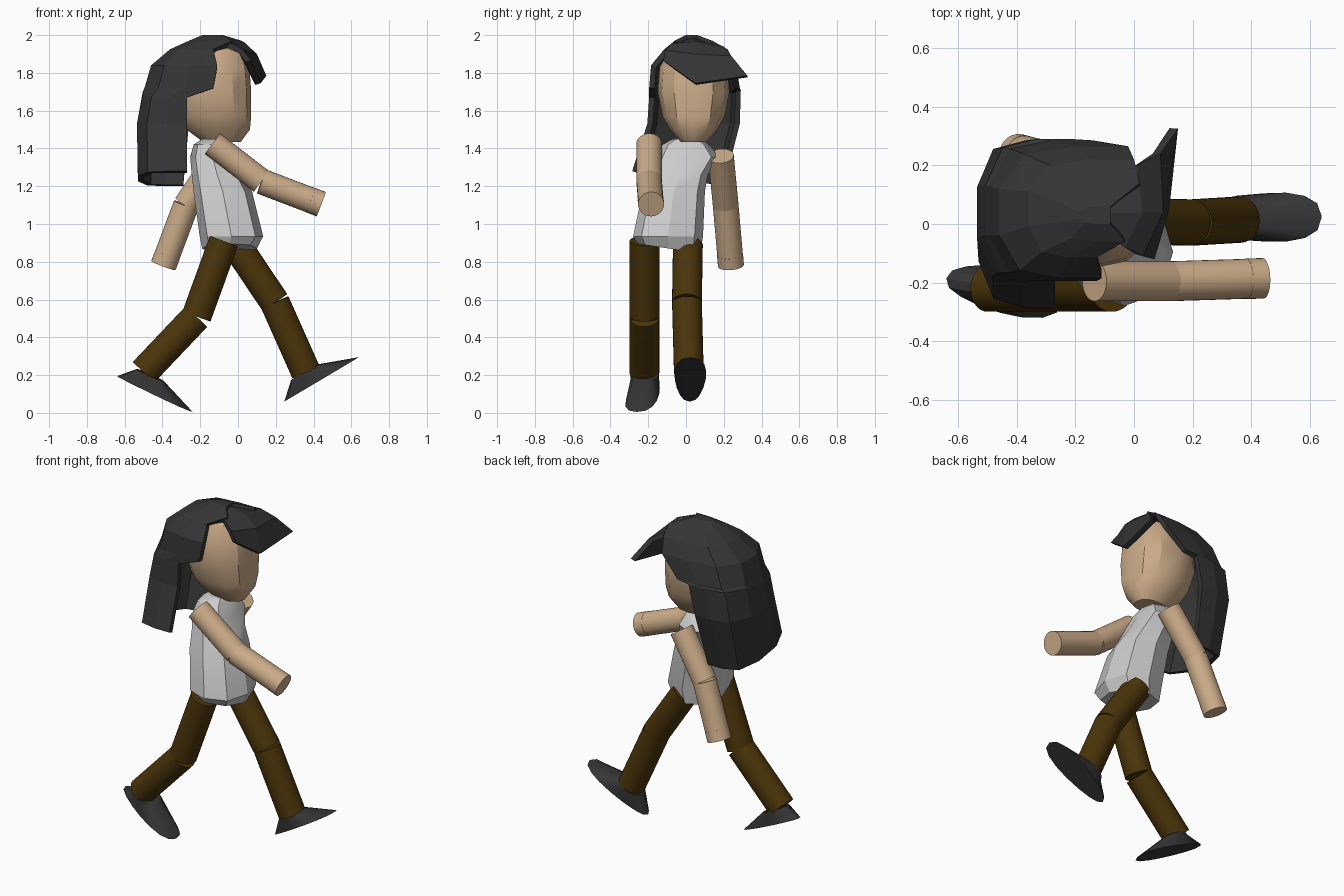
import bpy, math
from mathutils import Vector

if "Cube" in bpy.data.objects:
    bpy.data.objects.remove(bpy.data.objects["Cube"])


def material(name, rgb):
    m = bpy.data.materials.new(name)
    m.diffuse_color = (*rgb, 1)
    m.use_nodes = True
    m.node_tree.nodes["Principled BSDF"].inputs["Base Color"].default_value = m.diffuse_color
    return m


SKIN = material("skin", (0.60, 0.41, 0.25))
BROWN = material("trousers", (0.07, 0.035, 0.003))
DARK = material("dark", (0.035, 0.035, 0.035))
WHITE = material("shirt", (0.65, 0.65, 0.65))


def add_mesh(name, verts, faces, mat, smooth=False):
    me = bpy.data.meshes.new(name)
    me.from_pydata([tuple(v) for v in verts], [], faces)
    me.materials.append(mat)
    ob = bpy.data.objects.new(name, me)
    bpy.context.collection.objects.link(ob)
    if smooth:
        bpy.ops.object.select_all(action='DESELECT')
        ob.select_set(True)
        bpy.context.view_layer.objects.active = ob
        bpy.ops.object.shade_smooth_by_angle(angle=math.radians(30))
    return ob


def loft(name, rings, mat, smooth=False):
    """Closed skin over counter-clockwise rings, with both ends capped."""
    n = len(rings[0])
    verts = [v for r in rings for v in r]
    faces = [tuple(range(n))[::-1],
             tuple(range((len(rings) - 1) * n, len(rings) * n))]
    for k in range(len(rings) - 1):
        for i in range(n):
            j = (i + 1) % n
            faces.append((k * n + i, k * n + j, (k + 1) * n + j, (k + 1) * n + i))
    return add_mesh(name, verts, faces, mat, smooth)


def oval(c, u, v, n, power=1):
    def p(t):
        return math.copysign(abs(t) ** power, t)
    angles = [2 * math.pi * i / n for i in range(n)]
    return [c + u * p(math.cos(a)) + v * p(math.sin(a)) for a in angles]


def level_ovals(rows, n, power):
    """Rows are z, x, y, x radius, y radius, z tilt along y."""
    return [oval(Vector((x, y, z)), Vector((rx, 0, 0)), Vector((0, ry, t)), n, power)
            for z, x, y, rx, ry, t in rows]


def limb(name, a, b, r, mat):
    a, b = Vector(a), Vector(b)
    q = (b - a).to_track_quat('Z', 'Y')
    u, v = q @ Vector((r, 0, 0)), q @ Vector((0, r, 0))
    loft(name, [oval(a, u, v, 32), oval(b, u, v, 32)], mat, True)


# Arms: upper arm, forearm and hand
for side, s, e, h in (("right", (-.135, -.195, 1.425), (.125, -.195, 1.225), (.44, -.185, 1.105)),
                      ("left", (-.10, .185, 1.36), (-.275, .21, 1.10), (-.395, .238, .78))):
    w = Vector(e).lerp(Vector(h), .82)
    limb(side + "_upper_arm", s, e, .068, SKIN)
    limb(side + "_forearm", e, w, .068, SKIN)
    limb(side + "_hand", w, h, .069, SKIN)

# Legs: thigh and shin
for side, hip, knee, ankle in (
        ("right", (-.075, -.22, .91), (-.22, -.22, .51), (-.50, -.22, .215)),
        ("left", (-.01, .01, .89), (.195, .005, .585), (.36, .015, .215))):
    limb(side + "_thigh", hip, knee, .079, BROWN)
    limb(side + "_shin", knee, ankle, .079, BROWN)

# Feet: flat oval sole tapering up to the ankle
for side, heel, toe, at in (
        ("right", (-.64, -.185, .195), (-.24, -.26, .005), .36),
        ("left", (.245, .02, .06), (.64, .025, .295), .37)):
    heel, toe = Vector(heel), Vector(toe)
    d = toe - heel
    across = Vector((0, 0, 1)).cross(d).normalized()
    up = d.cross(across).normalized()
    sole = []
    for i in range(16):
        a = 2 * math.pi * i / 16
        s = math.copysign(abs(math.sin(a)) ** .8, math.sin(a))
        sole.append((heel + toe) / 2 + d * .5 * math.cos(a)
                    + across * s * (.082 + .018 * math.cos(a)))
    top = oval(heel + d * at + up * .08, d.normalized() * .08, across * .075, 16)
    loft(side + "_foot", [sole, top], DARK, True)

# Torso leaning from hips to shoulders
loft("torso", level_ovals([
    (.87, -.045, -.09, .145, .165, -.025), (.935, -.035, -.095, .168, .185, 0),
    (1.17, -.08, -.065, .155, .165, 0), (1.26, -.11, -.035, .135, .15, 0),
    (1.355, -.135, .005, .118, .17, 0), (1.42, -.14, .0, .095, .125, 0),
    (1.45, -.13, .005, .06, .075, 0)], 8, .8), WHITE, True)

# Head
loft("head", level_ovals([
    (1.435, -.085, .04, .10, .07, 0), (1.50, -.105, .04, .168, .125, 0),
    (1.57, -.12, .04, .19, .165, 0), (1.70, -.14, .04, .21, .19, 0),
    (1.83, -.14, .04, .20, .18, 0), (1.92, -.13, .04, .165, .13, 0),
    (1.955, -.12, .04, .09, .07, 0)], 12, .88), SKIN, True)


def sheet(name, rows, thick, close_top=False):
    """Open grid of rows given bottom to top, thickened inwards."""
    n = len(rows[0])
    faces = [(k * n + i, (k + 1) * n + i, (k + 1) * n + i + 1, k * n + i + 1)
             for k in range(len(rows) - 1) for i in range(n - 1)]
    if close_top:
        faces.append(tuple(range((len(rows) - 1) * n, len(rows) * n))[::-1])
    ob = add_mesh(name, [v for r in rows for v in r], faces, DARK)
    m = ob.modifiers.new("thickness", 'SOLIDIFY')
    m.thickness, m.offset = thick, -1


# Hair: U-shaped levels open to the face (z, right front, left front, back, right, left, tilt)
rows = []
for z, fr, fl, xb, yr, yl, tilt in (
        (1.24, -.27, -.29, -.53, -.285, .20, -.04), (1.53, -.27, -.26, -.535, -.205, .285, 0),
        (1.69, -.27, -.22, -.505, -.195, .29, .02), (1.72, -.13, -.14, -.495, -.195, .285, 0),
        (1.84, -.11, -.02, -.46, -.185, .265, 0), (1.925, -.13, 0, -.36, -.115, .22, 0),
        (1.97, -.03, .02, -.26, -.06, .14, 0), (2.0, -.08, -.08, -.19, 0, .06, 0)):
    c, h = (yr + yl) / 2, (yl - yr) / 2
    rows.append([(f + (xb - f) * t, c + h * s, z + tilt * s) for f, t, s in (
        (fr, 0, -1), (fr, .4, -1), (fr, .8, -.88), (fr, 1, -.35),
        (fl, 1, .35), (fl, .8, .88), (fl, .4, 1), (fl, 0, 1))])
sheet("hair", rows, .03, True)

# Fringe swept over the forehead
sheet("fringe", [
    [(.15, .325, 1.785), (.12, .05, 1.745), (.07, -.12, 1.865)],
    [(.09, .24, 1.89), (.10, .04, 1.90), (.03, -.11, 1.92)],
    [(.01, .20, 1.94), (.03, .04, 1.965), (-.03, -.08, 1.955)],
    [(-.08, .16, 1.95), (-.08, .04, 1.985), (-.08, -.05, 1.965)]], .03)
